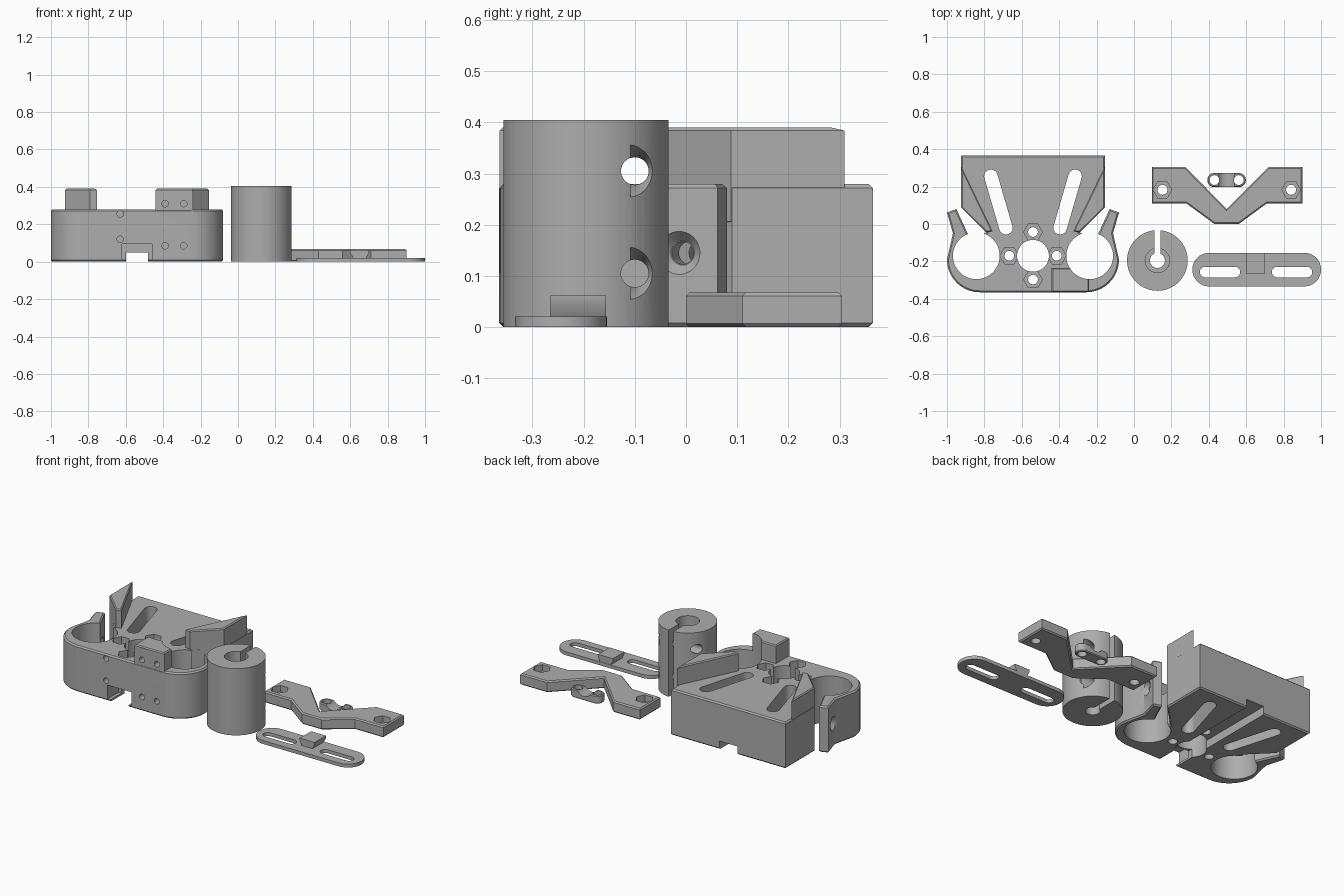
import bpy, bmesh, math
from mathutils import Vector

if "Cube" in bpy.data.objects:
    bpy.data.objects.remove(bpy.data.objects["Cube"])

grey = bpy.data.materials.new("plain grey")
grey.diffuse_color = (0.42, 0.42, 0.42, 1)
grey.use_nodes = True
grey.node_tree.nodes["Principled BSDF"].inputs["Base Color"].default_value = grey.diffuse_color
CX = -0.54  # carriage symmetry line


def prism(name, pts, z0, z1, chamfer=0.0):
    """Extrude a flat outline, optionally chamfering its top and bottom rims."""
    bm = bmesh.new()
    face = bm.faces.new([bm.verts.new((x, y, z0)) for x, y in pts])
    ext = bmesh.ops.extrude_face_region(bm, geom=[face])
    bmesh.ops.translate(bm, vec=(0, 0, z1 - z0),
                        verts=[v for v in ext["geom"] if isinstance(v, bmesh.types.BMVert)])
    bmesh.ops.recalc_face_normals(bm, faces=bm.faces)
    if chamfer:
        rim = [e for e in bm.edges if abs(e.verts[0].co.z - e.verts[1].co.z) < 1e-6]
        bmesh.ops.bevel(bm, geom=rim, offset=chamfer, segments=1, affect='EDGES')
    me = bpy.data.meshes.new(name)
    bm.to_mesh(me)
    bm.free()
    ob = bpy.data.objects.new(name, me)
    bpy.context.collection.objects.link(ob)
    me.materials.append(grey)
    return ob


def arc(cx, cy, r, a0=0, a1=360, n=48):
    steps = n if a1 - a0 == 360 else n + 1
    angs = [math.radians(a0 + (a1 - a0) * i / n) for i in range(steps)]
    return [(cx + r * math.cos(a), cy + r * math.sin(a)) for a in angs]


def box(x0, x1, y0, y1, z0, z1, chamfer=0.0):
    return prism("box", [(x0, y0), (x1, y0), (x1, y1), (x0, y1)], z0, z1, chamfer)


def capsule(ax, ay, bx, by, r):
    t = math.degrees(math.atan2(by - ay, bx - ax))
    return arc(bx, by, r, t - 90, t + 90, 16) + arc(ax, ay, r, t + 90, t + 270, 16)


def rod(start, end, r0, r1=None, n=32):
    """Cylinder or cone between two points."""
    a, b = Vector(start), Vector(end)
    bpy.ops.mesh.primitive_cone_add(vertices=n, radius1=r0, radius2=r0 if r1 is None else r1,
                                    depth=(b - a).length, location=(a + b) / 2)
    ob = bpy.context.object
    ob.rotation_euler = (b - a).to_track_quat('Z', 'Y').to_euler()
    ob.data.materials.append(grey)
    return ob


def combine(ob, others, op='DIFFERENCE'):
    for other in others:
        bpy.context.view_layer.objects.active = ob
        mod = ob.modifiers.new("b", 'BOOLEAN')
        mod.operation, mod.solver, mod.object = op, 'EXACT', other
        bpy.ops.object.modifier_apply(modifier=mod.name)
        bpy.data.objects.remove(other)


def finish(ob):
    bpy.ops.object.select_all(action='DESELECT')
    ob.select_set(True)
    bpy.context.view_layer.objects.active = ob
    bpy.ops.object.shade_smooth_by_angle(angle=math.radians(30))


def mirrored(pts):
    return [(CX - x, y) for x, y in pts]


# Carriage body: half outline, mirrored
half = [(0.285, -0.365)] + arc(0.285, -0.19, 0.175, -80, 0, 10) + [
    (0.437, -0.09), (0.428, -0.05), (0.46, 0.062), (0.41, 0.08), (0.345, -0.06),
    (0.28, -0.06), (0.25, -0.045), (0.385, 0.09), (0.385, 0.365)]
outline = [(CX + x, y) for x, y in half] + mirrored(half)[::-1]
body = prism("carriage_body", outline, 0, 0.28, 0.008)

# Raised wings and front mounting block
wing = [(0.384, 0.31), (0.215, -0.04), (0.25, -0.044), (0.384, 0.088)]
adds = [prism("wing", [(CX + x, y) for x, y in wing], 0.2, 0.39, 0.006),
        prism("wing", mirrored(wing), 0.2, 0.39, 0.006),
        box(-0.44, -0.24, -0.364, -0.235, 0.1, 0.39, 0.006)]
combine(body, adds, 'UNION')

cuts = []
for s in (-1, 1):
    cuts.append(prism("bearing_hole", arc(CX + s * 0.303, -0.17, 0.125), -0.1, 0.6))
    cuts.append(prism("slot", capsule(CX + s * 0.225, 0.255, CX + s * 0.145, -0.02, 0.036), -0.1, 0.6))
    # clamp screw hole with countersink
    p, d = Vector((CX + s * 0.43, -0.01, 0.145)), Vector((s * 0.957, -0.29, 0))
    cuts.append(rod(p - d * 0.2, p + d * 0.2, 0.022))
    cuts.append(rod(p - d * 0.012, p + d * 0.03, 0.024, 0.06))
# Central opening with four nut pockets
cuts.append(prism("center_hole", arc(CX, -0.17, 0.085), -0.1, 0.6))
for i in range(4):
    a = i * math.pi / 2
    x, y = CX + 0.127 * math.cos(a), -0.17 + 0.127 * math.sin(a)
    cuts.append(prism("screw", arc(x, y, 0.026, n=24), -0.1, 0.6))
    cuts.append(prism("nut", arc(x, y, 0.05, n=6), 0.18, 0.6))
# Belt channel, front notch and small front holes
cuts.append(box(-0.60, -0.48, -0.5, 0.5, -0.1, 0.05))
cuts.append(box(-0.62, -0.46, -0.5, -0.26, 0.012, 0.095))
for x, z in [(-0.63, 0.255), (-0.63, 0.12), (-0.39, 0.31), (-0.29, 0.31), (-0.39, 0.085), (-0.29, 0.085)]:
    cuts.append(rod((x, -0.5, z), (x, -0.31, z), 0.017, n=20))
combine(body, cuts)
finish(body)

# Split collar cylinder
collar = prism("split_collar", arc(0.125, -0.195, 0.162, n=64), 0, 0.405)
cuts = [prism("bore", arc(0.125, -0.195, 0.065), 0.1, 0.6),
        prism("shaft", arc(0.125, -0.195, 0.04), -0.1, 0.2),
        box(0.109, 0.141, -0.18, 0.1, -0.1, 0.6)]
for z in (0.105, 0.305):
    cuts.append(rod((-0.2 if z > 0.2 else 0.14, -0.1, z), (0.5, -0.1, z), 0.027))
    cuts.append(rod((0.2, -0.1, z), (0.262, -0.1, z), 0.024, 0.052))
combine(collar, cuts)
finish(collar)

# Slotted flat strip with a flared tab
strip = prism("slotted_strip", capsule(0.402, -0.244, 0.91, -0.244, 0.09), 0, 0.021)
tab = prism("tab", [(0.62, 0.01), (0.68, 0.01), (0.7, 0.047), (0.7, 0.062), (0.6, 0.062), (0.6, 0.047)],
            0.156, 0.265)
tab.rotation_euler = (math.pi / 2, 0, 0)
combine(strip, [tab], 'UNION')
combine(strip, [prism("slot", capsule(x, -0.257, x + 0.16, -0.257, 0.028), -0.1, 0.1) for x in (0.38, 0.765)])
finish(strip)

# V-shaped bracket with nut pockets
vee = [(0.095, 0.305), (0.095, 0.11), (0.28, 0.11), (0.43, 0.0), (0.56, 0.0), (0.71, 0.11),
       (0.9, 0.11), (0.9, 0.305), (0.72, 0.305), (0.495, 0.08), (0.275, 0.305)]
bracket = prism("vee_bracket", vee, 0, 0.068, 0.007)
cuts = []
for x in (0.152, 0.84):
    cuts.append(prism("screw", arc(x, 0.183, 0.027, n=24), -0.1, 0.2))
    cuts.append(prism("nut", arc(x, 0.183, 0.05, n=6), 0.03, 0.2))
combine(bracket, cuts)
finish(bracket)

# Small two-hole strap with a saddle
strap = prism("small_strap", capsule(0.43, 0.235, 0.56, 0.235, 0.038), 0, 0.05, 0.005)
combine(strap, [prism("hole", arc(x, 0.235, 0.026, n=24), -0.1, 0.2) for x in (0.43, 0.56)]
        + [rod((0.495, 0.1, 0.075), (0.495, 0.4, 0.075), 0.05)])
finish(strap)
